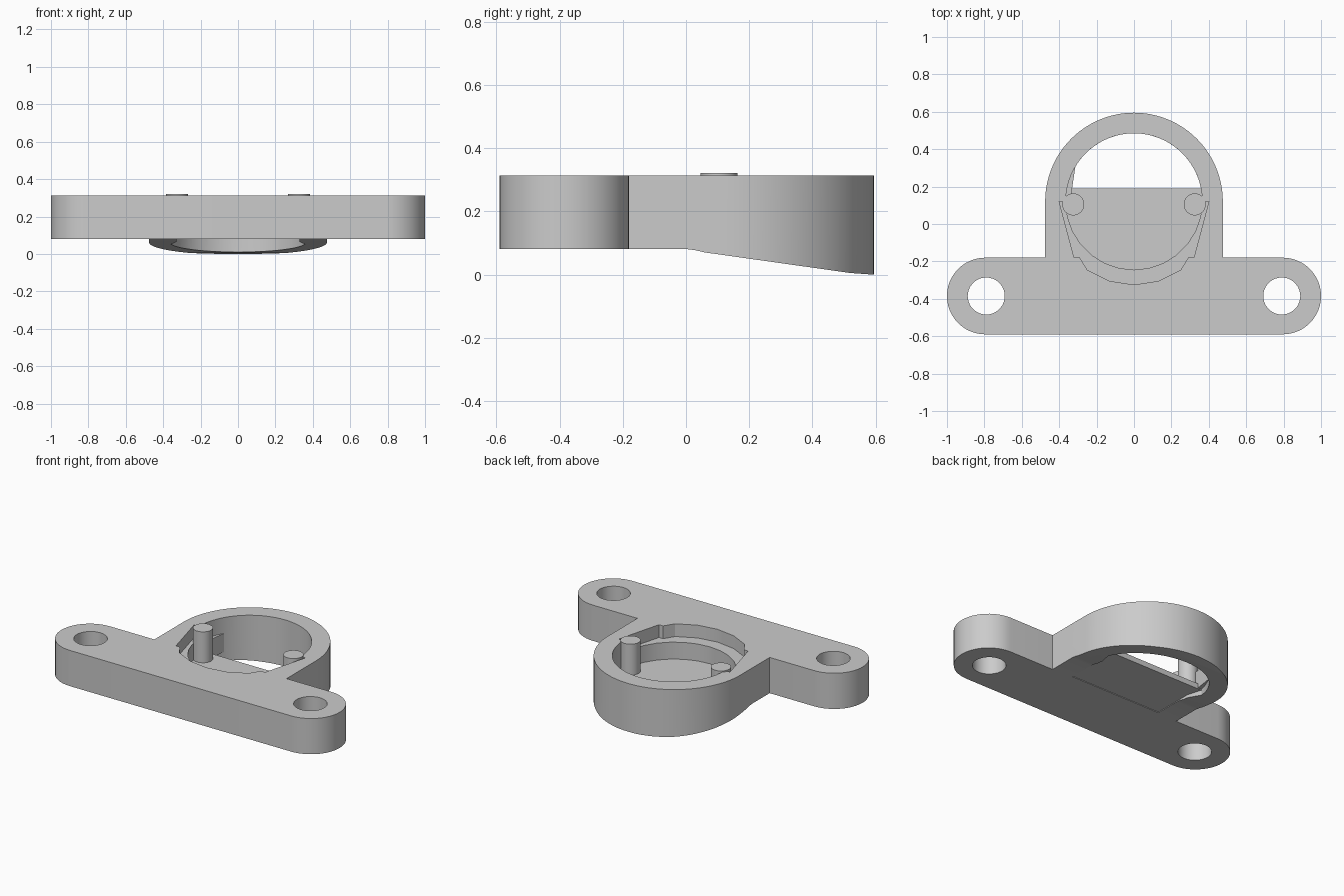
import bpy, bmesh
from math import sin, cos, radians

if "Cube" in bpy.data.objects:
    bpy.data.objects.remove(bpy.data.objects["Cube"], do_unlink=True)

grey = bpy.data.materials.new("plain grey")
grey.use_nodes = True
grey.diffuse_color = (0.6, 0.6, 0.6, 1)
grey.node_tree.nodes["Principled BSDF"].inputs["Base Color"].default_value = (0.6, 0.6, 0.6, 1)


def arc(cx, cy, r, start, end, steps):
    angles = [radians(start + (end - start) * i / steps) for i in range(steps + 1)]
    return [(cx + r * cos(a), cy + r * sin(a)) for a in angles]


def prism(name, outline, low, high, axis="z"):
    """Extrude an outline: xy along z, or yz along x."""
    bm = bmesh.new()
    place = (lambda p, h: (p[0], p[1], h)) if axis == "z" else (lambda p, h: (h, p[0], p[1]))
    bottom = [bm.verts.new(place(p, low)) for p in outline]
    top = [bm.verts.new(place(p, high)) for p in outline]
    bm.faces.new(bottom[::-1])
    bm.faces.new(top)
    for i in range(len(outline)):
        j = (i + 1) % len(outline)
        bm.faces.new((bottom[i], bottom[j], top[j], top[i]))
    bmesh.ops.recalc_face_normals(bm, faces=bm.faces)
    mesh = bpy.data.meshes.new(name)
    bm.to_mesh(mesh)
    bm.free()
    mesh.materials.append(grey)
    obj = bpy.data.objects.new(name, mesh)
    bpy.context.collection.objects.link(obj)
    return obj


def cut(target, cutter):
    mod = target.modifiers.new("cut", "BOOLEAN")
    mod.operation = "DIFFERENCE"
    mod.solver = "EXACT"
    mod.object = cutter
    bpy.context.view_layer.update()
    result = bpy.data.meshes.new_from_object(target.evaluated_get(bpy.context.evaluated_depsgraph_get()))
    target.modifiers.clear()
    target.data = result
    bpy.data.objects.remove(cutter, do_unlink=True)


def smooth(obj):
    bpy.ops.object.select_all(action="DESELECT")
    obj.select_set(True)
    bpy.context.view_layer.objects.active = obj
    bpy.ops.object.shade_smooth_by_angle(angle=radians(25))


FLOOR, TOP, CY, BORE = 0.12, 0.313, 0.12, 0.365

# Body: mounting bar with rounded ears, and a round housing behind it
outline = arc(0.795, -0.385, 0.205, -90, 90, 24)
outline += arc(0, CY, 0.475, 0, 180, 48)
outline.insert(25, (0.475, -0.18))
outline.append((-0.475, -0.18))
outline += arc(-0.795, -0.385, 0.205, 90, 270, 24)
body = prism("bracket_body", outline, 0, TOP)

# Sloping underside
under = [(-1, -0.5), (1, -0.5), (1, 0), (0.59, 0), (0.52, 0.005), (0.06, 0.07),
         (0.03, 0.077), (0, 0.081), (-1, 0.081)]
cut(body, prism("underside_cutter", under, -1.5, 1.5, "x"))

# Screw holes
for side in (-1, 1):
    cut(body, prism("hole_cutter", arc(side * 0.79, -0.385, 0.099, 0, 350, 35), -1, 1))

# Round bore above the floor, coarser at the front
bore = arc(0, CY, BORE, 0, 180, 32) + arc(0, CY, BORE, 180, 360, 14)[1:-1]
cut(body, prism("bore_cutter", bore, FLOOR, 1))

# Wider stepped pocket in the top
half = [(0.3, 0.12), (0.4, 0.12), (0.32, -0.18), (0.29, -0.18), (0.25, -0.245), (0.13, -0.305)]
pocket = half + [(0, -0.325)] + [(-x, y) for x, y in reversed(half)]
cut(body, prism("pocket_cutter", pocket, 0.23, 1))

# Opening behind the straight edge of the floor
cut(body, prism("opening_cutter", arc(0, CY, BORE, 11.06, 168.94, 30), -1, 0.2))

# Shallow recess below the floor
recess = arc(0, CY, BORE, 11.06, 168.94, 30) + [(-0.33, 0.1), (-0.33, -0.17), (0.33, -0.17), (0.33, 0.1)]
cut(body, prism("recess_cutter", recess, -1, 0.085))
smooth(body)

# Pins standing on the floor
for side, label in ((1, "left"), (-1, "right")):
    pin = prism(label + "_pin", arc(side * 0.325, 0.105, 0.059, 0, 348, 29), FLOOR - 0.01, 0.321)
    smooth(pin)

# Small stop against the bore wall
prism("side_stop", [(-0.36, 0.12), (-0.337, 0.15), (-0.313, 0.31), (-0.34, 0.27), (-0.367, 0.19)],
      FLOOR - 0.03, 0.21)
